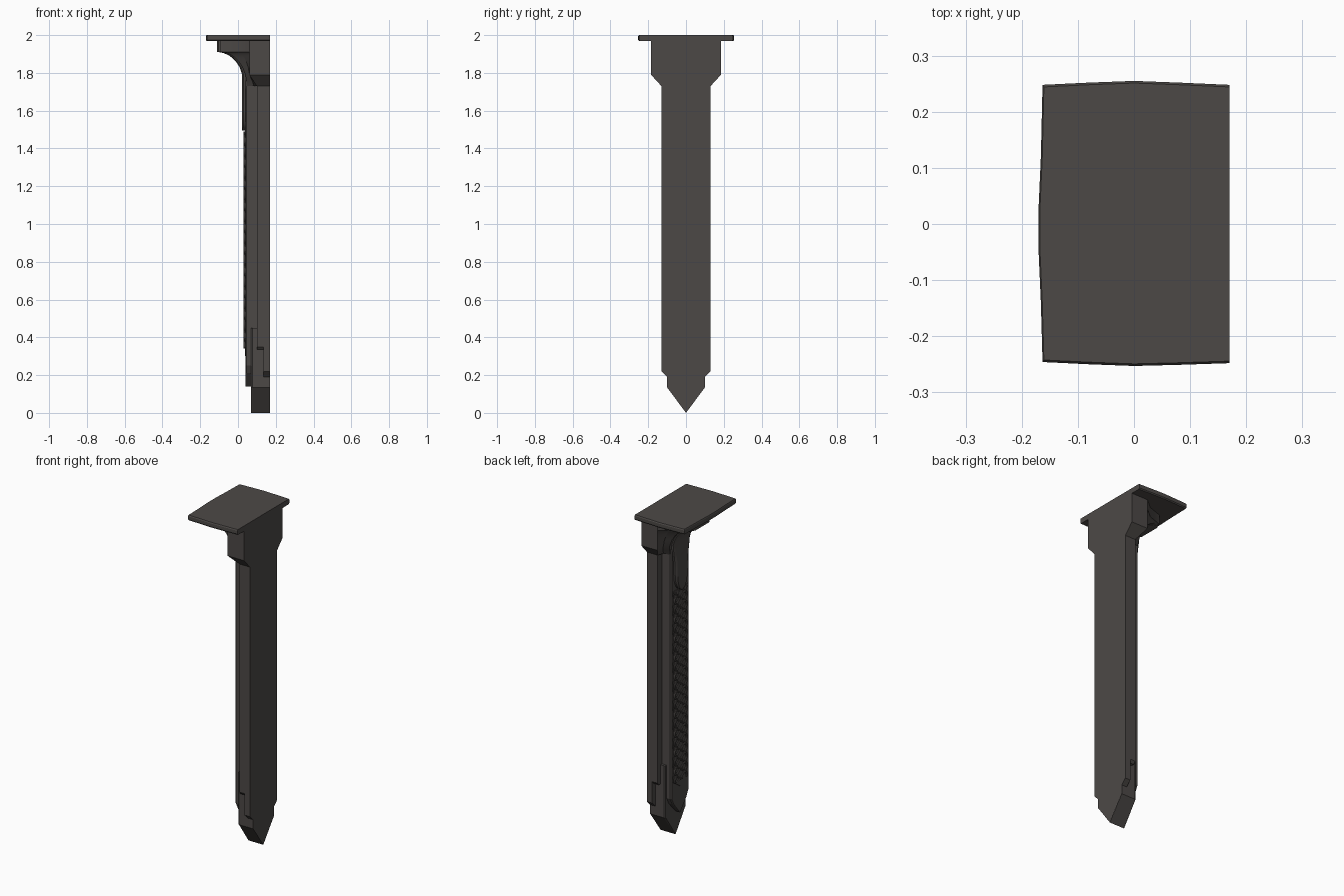
import bpy, bmesh, math

if "Cube" in bpy.data.objects:
    bpy.data.objects.remove(bpy.data.objects["Cube"])

stone = bpy.data.materials.new("dark_stone")
stone.diffuse_color = (0.073, 0.066, 0.062, 1)
stone.use_nodes = True
stone.node_tree.nodes["Principled BSDF"].inputs["Base Color"].default_value = stone.diffuse_color


def loft(name, rings, smooth=False):
    """Skin a list of equal-length point rings and cap both ends."""
    bm = bmesh.new()
    vs = [[bm.verts.new(p) for p in ring] for ring in rings]
    n = len(rings[0])
    for a, b in zip(vs, vs[1:]):
        for i in range(n):
            j = (i + 1) % n
            bm.faces.new((a[i], a[j], b[j], b[i]))
    bm.faces.new(vs[0])
    bm.faces.new(vs[-1])
    bmesh.ops.recalc_face_normals(bm, faces=bm.faces)
    me = bpy.data.meshes.new(name)
    bm.to_mesh(me)
    bm.free()
    me.materials.append(stone)
    ob = bpy.data.objects.new(name, me)
    bpy.context.collection.objects.link(ob)
    if smooth:
        bpy.ops.object.select_all(action='DESELECT')
        ob.select_set(True)
        bpy.context.view_layer.objects.active = ob
        bpy.ops.object.shade_smooth_by_angle(angle=math.radians(30))
    return ob


def plate(name, half, x0, x1, inset=0.0):
    """Symmetric plate: half outline of (y, z), extruded along x; front can be inset."""
    def ring(x, d):
        right = [(x, max(y - d, 0.0), z) for y, z in half]
        left = [(x, -max(y - d, 0.0), z) for y, z in reversed(half) if y > 1e-6]
        return right + left
    rings = [ring(x1, 0), ring(x0 + inset, 0)]
    if inset:
        rings.append(ring(x0, inset))
    return loft(name, rings)


# Top slab with gently bowed edges
outline = [(0.17, -0.248), (0.17, 0.248), (0.08, 0.252), (0, 0.255), (-0.08, 0.252), (-0.163, 0.248),
           (-0.166, 0.12), (-0.17, 0.03), (-0.17, -0.05), (-0.166, -0.14), (-0.163, -0.246),
           (-0.08, -0.25), (0, -0.253), (0.08, -0.251)]
def slab_ring(z, s):
    return [(x if x > 0.16 else x * s, y * s, z) for x, y in outline]
loft("top_slab", [slab_ring(1.968, 0.98), slab_ring(1.974, 1), slab_ring(1.994, 1), slab_ring(2.0, 0.985)])


# Concave bracket curve: front x at a given height
def front_x(z):
    if z > 1.91:
        return -0.11
    t = max(0.0, (z - 1.74) / 0.17)
    return 0.03 - 0.14 * (1 - math.sqrt(max(0.0, 1 - t * t)))

levels = [1.97, 1.93, 1.911, 1.909, 1.905, 1.895, 1.88, 1.86, 1.83, 1.79, 1.76, 1.73]

# Bracket body: flares forward, tapers to the shaft below
body = []
for z in levels:
    k = min(1, max(0, (z - 1.73) / 0.06))
    yb = 0.13 + 0.055 * k
    xf = front_x(z) + 0.015
    xm = max(0.10 - 0.04 * k, xf)
    yf = 0.085 + 0.015 * k
    xq = (xf + xm) / 2 + 0.012
    yq = (yf + yb) / 2 - 0.012
    body.append([(0.17, -yb, z), (xm, -yb, z), (xq, -yq, z), (xf, -yf, z),
                 (xf, yf, z), (xq, yq, z), (xm, yb, z), (0.17, yb, z)])
loft("bracket_body", body, True)

# Central scroll running down the bracket and ending in a rounded tongue
tongue = []
for z in levels + [1.70, 1.65, 1.60, 1.56, 1.53, 1.51, 1.495]:
    w = 0.08 if z > 1.78 else 0.08 - 0.02 * min(1, (1.78 - z) / 0.12)
    if z < 1.6:
        w *= math.sqrt(max(0.01, 1 - ((1.6 - z) / 0.106) ** 2))
    x = front_x(z) if z > 1.74 else 0.022
    x = min(x, 0.022)
    tongue.append([(x + 0.05, -w, z), (x + 0.008, -w, z), (x, -w * 0.8, z),
                   (x, w * 0.8, z), (x + 0.008, w, z), (x + 0.05, w, z)])
loft("bracket_scroll", tongue, True)

# Shaft layers, each stepped back from the one in front
plate("shaft_back", [(0.13, 1.735), (0.13, 0.22), (0.10, 0.19), (0.10, 0.135), (0, 0.003)], 0.135, 0.17)
plate("shaft_side_band", [(0.13, 1.735), (0.13, 0.35), (0.118, 0.335), (0, 0.335)], 0.10, 0.1355)
plate("pointed_foot", [(0.10, 0.45), (0.10, 0.135), (0, 0.0)], 0.07, 0.1695, 0.006)
plate("shaft_front", [(0.085, 1.76), (0.085, 0.25), (0.065, 0.21), (0, 0.14)], 0.04, 0.105, 0.006)

# Carved panel with wavy sides
z0, z1, period = 0.35, 1.50, 0.23
edge = [(0, z1)]
for i in range(81):
    z = z1 - (z1 - z0) * i / 80
    edge.append((0.066 + 0.006 * math.cos(4 * math.pi * (z - z0) / period), z))
edge.append((0, z0 - 0.05))
plate("carved_panel", edge, 0.037, 0.045)

# Interlaced raised strands
for s in range(4):
    rings = []
    for i in range(161):
        z = z0 - 0.01 + (z1 - z0) * i / 160
        a = 2 * math.pi * (z - z0) / period + s * math.pi / 2
        y = 0.056 * math.sin(a)
        slope = 0.056 * 2 * math.pi / period * math.cos(a)
        w = 0.009 * math.sqrt(1 + slope * slope)
        top = 0.030 + 0.002 * math.cos(2 * a)
        rings.append([(0.042, y - w, z), (top + 0.003, y - w * 0.7, z), (top, y, z),
                      (top + 0.003, y + w * 0.7, z), (0.042, y + w, z)])
    loft("braid_strand_%d" % (s + 1), rings, True)
